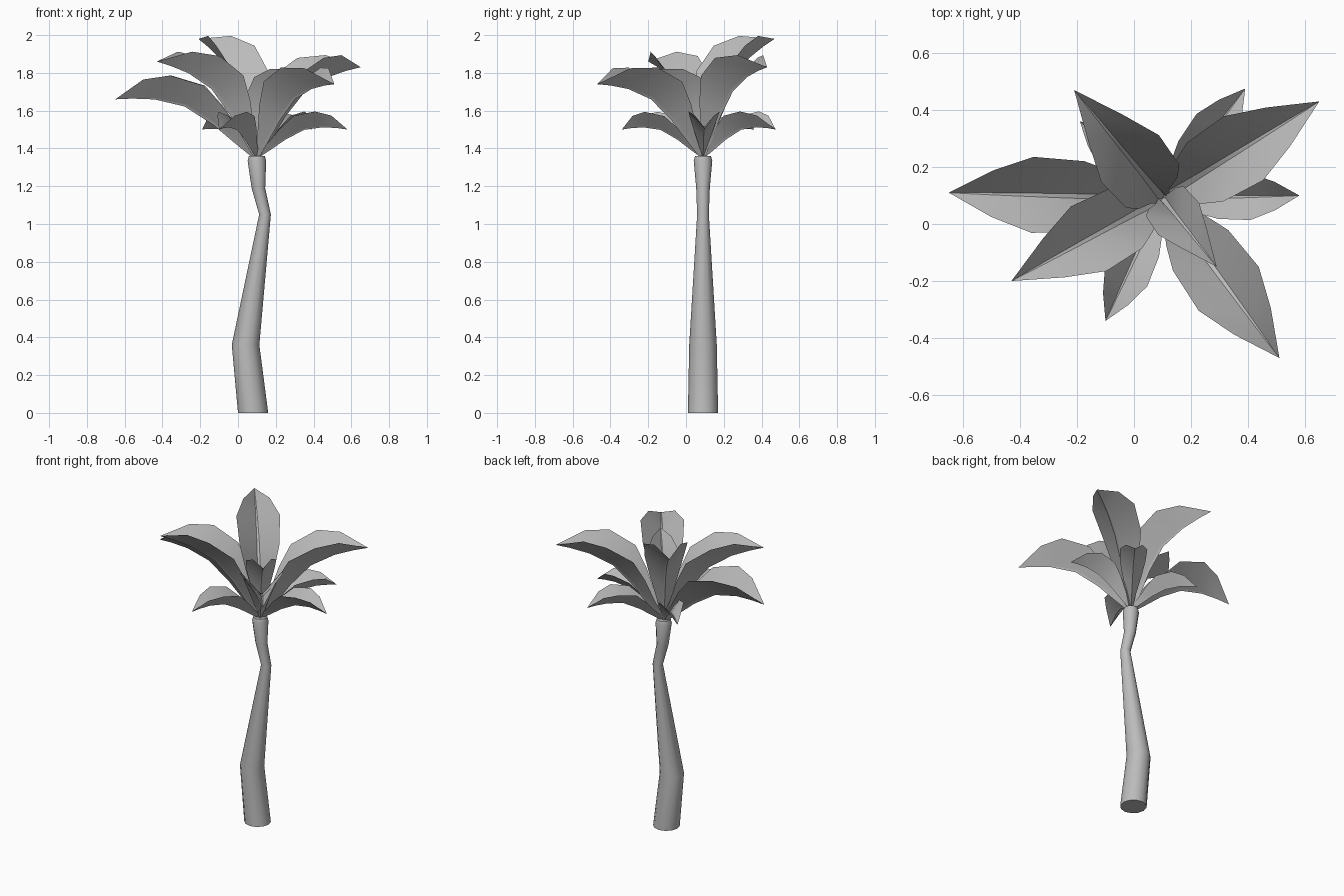
import bpy, bmesh, math
from mathutils import Vector, Matrix

cube = bpy.data.objects.get("Cube")
if cube:
    bpy.data.objects.remove(cube, do_unlink=True)

grey = bpy.data.materials.new("plain grey")
grey.use_nodes = True
colour = (0.5, 0.5, 0.5, 1)
grey.diffuse_color = colour
grey.node_tree.nodes["Principled BSDF"].inputs["Base Color"].default_value = colour


def finish(bm, name, angle):
    bmesh.ops.remove_doubles(bm, verts=bm.verts, dist=0.0001)
    mesh = bpy.data.meshes.new(name)
    bm.to_mesh(mesh)
    bm.free()
    mesh.materials.append(grey)
    obj = bpy.data.objects.new(name, mesh)
    bpy.context.collection.objects.link(obj)
    bpy.ops.object.select_all(action="DESELECT")
    obj.select_set(True)
    bpy.context.view_layer.objects.active = obj
    bpy.ops.object.shade_smooth_by_angle(angle=math.radians(angle))
    return obj


# Bent trunk: rings of (x, z, radius)
CROWN = Vector((0.1, 0.09, 1.36))
SIDES = 12
trunk_rings = [(0.08, 0, 0.08), (0.04, 0.36, 0.073), (0.143, 1.05, 0.031),
               (0.108, 1.19, 0.036), (0.1, 1.335, 0.049), (0.1, 1.36, 0.042)]
bm = bmesh.new()
rings = []
for x, z, radius in trunk_rings:
    ring = []
    for i in range(SIDES):
        a = math.tau * i / SIDES
        ring.append(bm.verts.new((x + radius * math.cos(a), CROWN.y + radius * math.sin(a), z)))
    rings.append(ring)
for low, high in zip(rings, rings[1:]):
    for i in range(SIDES):
        j = (i + 1) % SIDES
        bm.faces.new((low[i], low[j], high[j], high[i]))
bm.faces.new(rings[0][::-1])
bm.faces.new(rings[-1])
finish(bm, "trunk", 35)

# Leaf stations: rib (x, z), blade edge (x, z), blade half width, rib half width
STATIONS = [
    ((0, 0), (0, 0.02), 0.02, 0.017),
    ((0.16, 0.045), (0.15, 0.1), 0.055, 0.014),
    ((0.34, 0.1), (0.32, 0.215), 0.11, 0.011),
    ((0.56, 0.14), (0.49, 0.3), 0.152, 0.009),
    ((0.76, 0.105), (0.72, 0.28), 0.165, 0.006),
    ((0.9, 0.05), (0.875, 0.19), 0.1, 0.003),
    ((1, 0), (1, 0), 0, 0),
]


def leaf(name, tip):
    """V-shaped blade on a keeled rib, aimed from the crown to the tip."""
    aim = Vector(tip) - CROWN
    size = aim.length
    heading = math.atan2(aim.y, aim.x)
    pitch = math.atan2(aim.z, math.hypot(aim.x, aim.y))
    place = (Matrix.Translation(CROWN) @ Matrix.Rotation(heading, 4, "Z")
             @ Matrix.Rotation(-pitch, 4, "Y") @ Matrix.Scale(size, 4))
    bm = bmesh.new()
    rows = []
    for (rx, rz), (ex, ez), w, d in STATIONS:
        section = [(ex, w, ez), (rx, d, rz), (rx, 0, rz - 1.6 * d), (rx, -d, rz), (ex, -w, ez)]
        rows.append([bm.verts.new(place @ Vector(p)) for p in section])
    # Left blade, keel sides, right blade, then the flat top of the rib
    strips = [(1, 0), (1, 2), (2, 3), (4, 3), (3, 1)]
    for a, b in zip(rows, rows[1:]):
        for i, j in strips:
            bm.faces.new((a[i], b[i], b[j], a[j]))
    bmesh.ops.dissolve_degenerate(bm, edges=bm.edges, dist=0.0001)
    return finish(bm, name, 40)


# Large spreading crown leaves
leaf("right_leaf", (-0.65, 0.11, 1.66))
leaf("front_right_leaf", (-0.43, -0.2, 1.86))
leaf("front_left_leaf", (0.51, -0.47, 1.74))
leaf("back_left_leaf", (0.65, 0.43, 1.83))
leaf("back_right_leaf", (-0.21, 0.47, 1.98))

# Small inner upright leaf and low drooping leaves
leaf("inner_leaf", (0.29, -0.15, 1.82))
leaf("low_left_leaf", (0.58, 0.1, 1.5))
leaf("low_back_left_leaf", (0.39, 0.475, 1.5))
leaf("low_front_leaf", (-0.1, -0.34, 1.5))
leaf("low_back_right_leaf", (-0.19, 0.36, 1.5))
